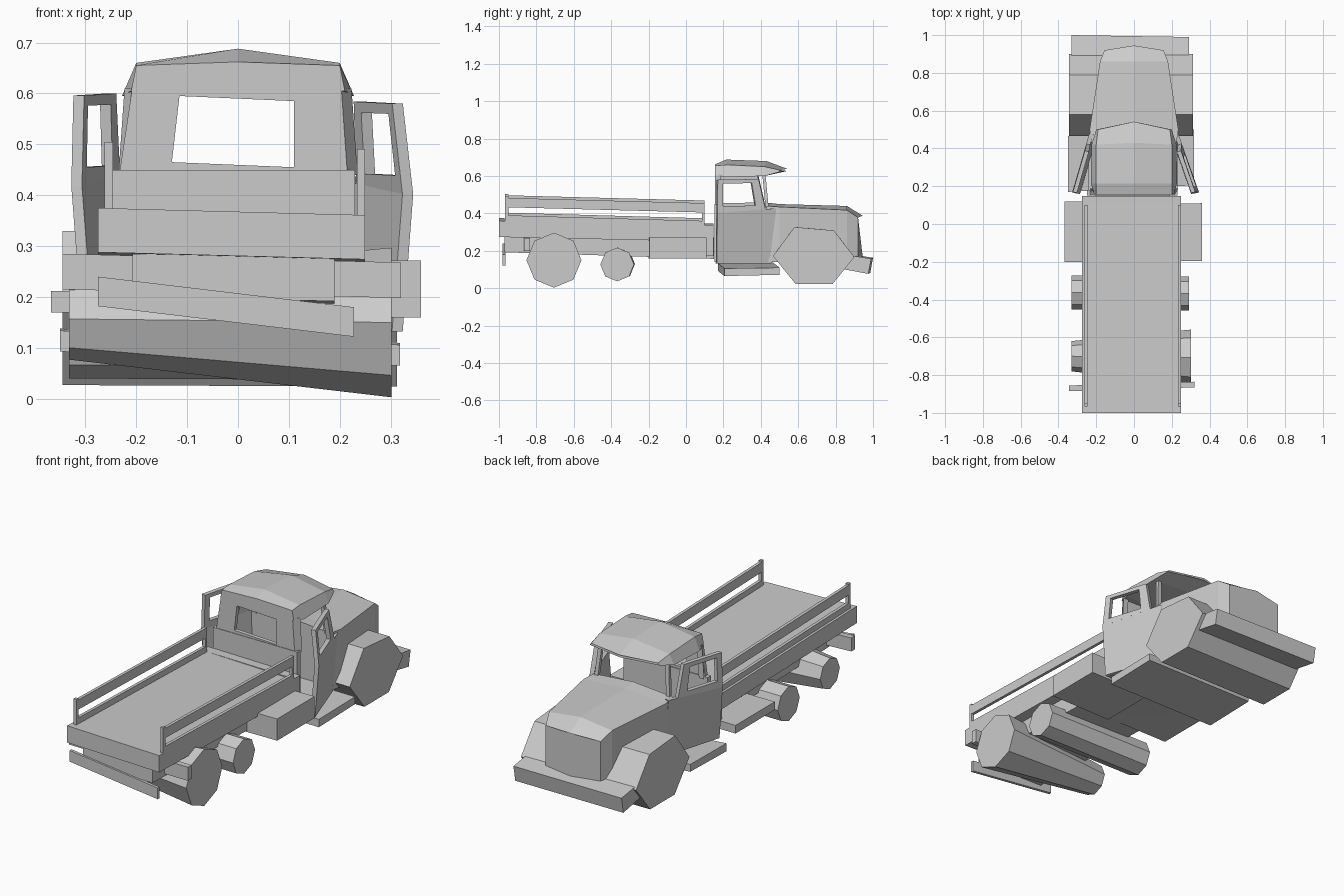
import bpy, bmesh
from math import cos, sin, tau
from mathutils import Vector

if "Cube" in bpy.data.objects:
    bpy.data.objects.remove(bpy.data.objects["Cube"])

GREY = bpy.data.materials.new("plain_grey")
GREY.use_nodes = True
GREY.diffuse_color = (0.6, 0.6, 0.6, 1)
GREY.node_tree.nodes["Principled BSDF"].inputs["Base Color"].default_value = (0.6, 0.6, 0.6, 1)


def finish(name, bm):
    bmesh.ops.recalc_face_normals(bm, faces=bm.faces)
    mesh = bpy.data.meshes.new(name)
    bm.to_mesh(mesh)
    bm.free()
    mesh.materials.append(GREY)
    obj = bpy.data.objects.new(name, mesh)
    bpy.context.collection.objects.link(obj)
    return obj


def extrude(name, polygons, vector):
    """Solid made by pushing flat polygons along a vector."""
    bm = bmesh.new()
    for poly in polygons:
        face = bm.faces.new([bm.verts.new(p) for p in poly])
        new = bmesh.ops.extrude_face_region(bm, geom=[face], use_keep_orig=True)["geom"]
        bmesh.ops.translate(bm, vec=Vector(vector),
                            verts=[v for v in new if isinstance(v, bmesh.types.BMVert)])
    return finish(name, bm)


def across(name, profile, x0, x1, dy=0, dz=0):
    """Side profile (y, z) pushed from x0 to x1, optionally skewed."""
    return extrude(name, [[(x0, y, z) for y, z in profile]], (x1 - x0, dy, dz))


def rect(y0, y1, z0, z1):
    return [(y0, z0), (y1, z0), (y1, z1), (y0, z1)]


def octagon(x, y, z, r):
    return [(x, y + r * cos(tau * i / 8), z + r * sin(tau * i / 8)) for i in range(8)]


def loft(name, rings):
    bm = bmesh.new()
    rows = [[bm.verts.new(p) for p in ring] for ring in rings]
    n = len(rows[0])
    for a, b in zip(rows, rows[1:]):
        for i in range(n):
            j = (i + 1) % n
            bm.faces.new([a[i], a[j], b[j], b[i]])
    bm.faces.new(rows[0])
    bm.faces.new(rows[-1])
    return finish(name, bm)


# Load bed, sloping gently down towards the cab, and its front block
across("load_bed", [(-1.0, 0.288), (0.1, 0.264), (0.1, 0.345), (-1.0, 0.375)],
       -0.275, 0.25, dz=-0.014)
across("bed_front_block", rect(0.1, 0.148, 0.18, 0.345), -0.275, 0.25, dz=-0.008)

# Bed side rails with end posts
for side, x, drop in (("left", 0.234, -0.014), ("right", -0.262, 0)):
    def rail(name, y0, y1, za, zb, h):
        across(side + name, [(y0, za + drop), (y1, zb + drop),
                             (y1, zb + h + drop), (y0, za + h + drop)], x, x + 0.016)
    rail("_top_rail", -0.96, 0.1, 0.447, 0.419, 0.05)
    rail("_low_rail", -0.96, 0.1, 0.37, 0.34, 0.034)
    rail("_rear_post", -0.967, -0.95, 0.36, 0.36, 0.145)
    rail("_front_post", 0.085, 0.1, 0.335, 0.335, 0.13)

# Chassis, rear bars and side tanks
across("chassis", [(-0.97, 0.2), (0.15, 0.165), (0.15, 0.27), (-0.97, 0.285)],
       -0.207, 0.19, dz=-0.008)
across("rear_cross_bar", rect(-0.885, -0.855, 0.215, 0.285), -0.345, 0.32, dy=0.02, dz=-0.017)
across("rear_bumper", rect(-0.98, -0.965, 0.182, 0.24), -0.275, 0.228, dz=-0.06)
across("right_tank", rect(-0.2, 0.12, 0.17, 0.212), -0.367, 0)
across("left_tank", rect(-0.2, 0.105, 0.16, 0.272), 0, 0.36, dy=0.005)

# Full-width wheel rolls, the rear one tapering to the right
loft("rear_wheels", [octagon(-0.332, -0.7, 0.157, 0.08), octagon(0.302, -0.706, 0.15, 0.147)])
loft("middle_wheels", [octagon(-0.332, -0.363, 0.13, 0.09), octagon(0.292, -0.368, 0.127, 0.09)])
across("front_wheels", [(0.465, 0.175), (0.585, 0.027), (0.785, 0.027),
                        (0.9, 0.17), (0.79, 0.312), (0.58, 0.33)], -0.345, 0.312, dz=-0.003)

# Running board and front bumper
across("running_board", [(0.17, 0.093), (0.465, 0.1), (0.465, 0.138), (0.17, 0.134)],
       -0.35, 0.318, dy=0.035, dz=-0.028)
across("front_bumper", [(0.85, 0.107), (0.985, 0.082), (1.0, 0.163), (0.89, 0.18)],
       -0.332, 0.292, dy=-0.01, dz=-0.005)

# Bonnet, from windscreen base to nose
bonnet = []
for y, w, low, shoulder, ridge, bulge in ((0.43, 0.225, 0.14, 0.44, 0.458, 0),
                                          (0.5, 0.235, 0.14, 0.435, 0.45, 0),
                                          (0.86, 0.18, 0.16, 0.418, 0.44, 0),
                                          (0.92, 0.157, 0.165, 0.378, 0.388, 0.025)):
    bonnet.append([(-w, y, low), (-w, y, shoulder), (0, y + bulge, ridge),
                   (w, y, shoulder), (w, y, low), (0, y + bulge, low)])
loft("bonnet", bonnet)

# Cab floor, back wall with window, corner pillars and windscreen posts
across("cab_floor", rect(0.155, 0.46, 0.14, 0.165), -0.24, 0.23)
across("cab_back_panel", rect(0.152, 0.18, 0.14, 0.45), -0.25, 0.23)
outer = [(-0.232, 0.45), (0.212, 0.45), (0.2, 0.63), (-0.205, 0.63)]
inner = [(-0.13, 0.465), (0.11, 0.455), (0.11, 0.585), (-0.115, 0.595)]
frame = [[outer[i], outer[(i + 1) % 4], inner[(i + 1) % 4], inner[i]] for i in range(4)]
extrude("cab_window_wall", [[(x, 0.155, z) for x, z in quad] for quad in frame], (0, 0.02, 0))
for side, s in (("left", 1), ("right", -1)):
    extrude(side + "_corner_pillar",
            [[(s * 0.205, 0.155, 0.44), (s * 0.215, 0.155, 0.44),
              (s * 0.235, 0.188, 0.44), (s * 0.205, 0.188, 0.44)]], (-s * 0.012, 0, 0.17))
    extrude(side + "_windscreen_post",
            [[(s * 0.215, 0.425, 0.43), (s * 0.215, 0.442, 0.43),
              (s * 0.2, 0.425, 0.61), (s * 0.2, 0.408, 0.61)]], (-s * 0.02, 0, 0))

# Faceted roof with a peaked visor
roof = []
for y, we, edge, ws, shoulder, ridge, peak in ((0.155, 0.21, 0.605, 0.2, 0.655, 0.662, 0),
                                               (0.215, 0.228, 0.595, 0.2, 0.66, 0.688, 0),
                                               (0.42, 0.225, 0.6, 0.2, 0.65, 0.68, 0.01),
                                               (0.5, 0.2, 0.622, 0.19, 0.632, 0.638, 0.042)):
    roof.append([(-we, y, edge), (-ws, y, shoulder), (0, y + peak, ridge),
                 (ws, y, shoulder), (we, y, edge), (0, y + peak, edge + 0.005)])
loft("roof", roof)

# Doors standing ajar, hinged at the front
panel = [(0.165, 0.14), (0.455, 0.14), (0.488, 0.2), (0.48, 0.435), (0.168, 0.41)]
door_out = [(0.168, 0.41), (0.425, 0.43), (0.388, 0.592), (0.17, 0.588)]
door_in = [(0.198, 0.447), (0.372, 0.45), (0.352, 0.57), (0.198, 0.568)]
window = [[door_out[i], door_out[(i + 1) % 4], door_in[(i + 1) % 4], door_in[i]]
          for i in range(4)]
for side, s, rise, swing, tilt in (("left", 1, -0.008, 0.345, 0.11),
                                   ("right", -1, 0.008, 0.29, 0.02)):
    def place(y, z):
        lean = tilt * (z - 0.41) if z > 0.41 else 0.08 * (0.41 - z)
        return (s * (0.24 + swing * (0.47 - y) - lean), y, z + rise)
    extrude(side + "_door", [[place(y, z) for y, z in poly] for poly in [panel] + window],
            (-s * 0.021, -0.006, 0))
